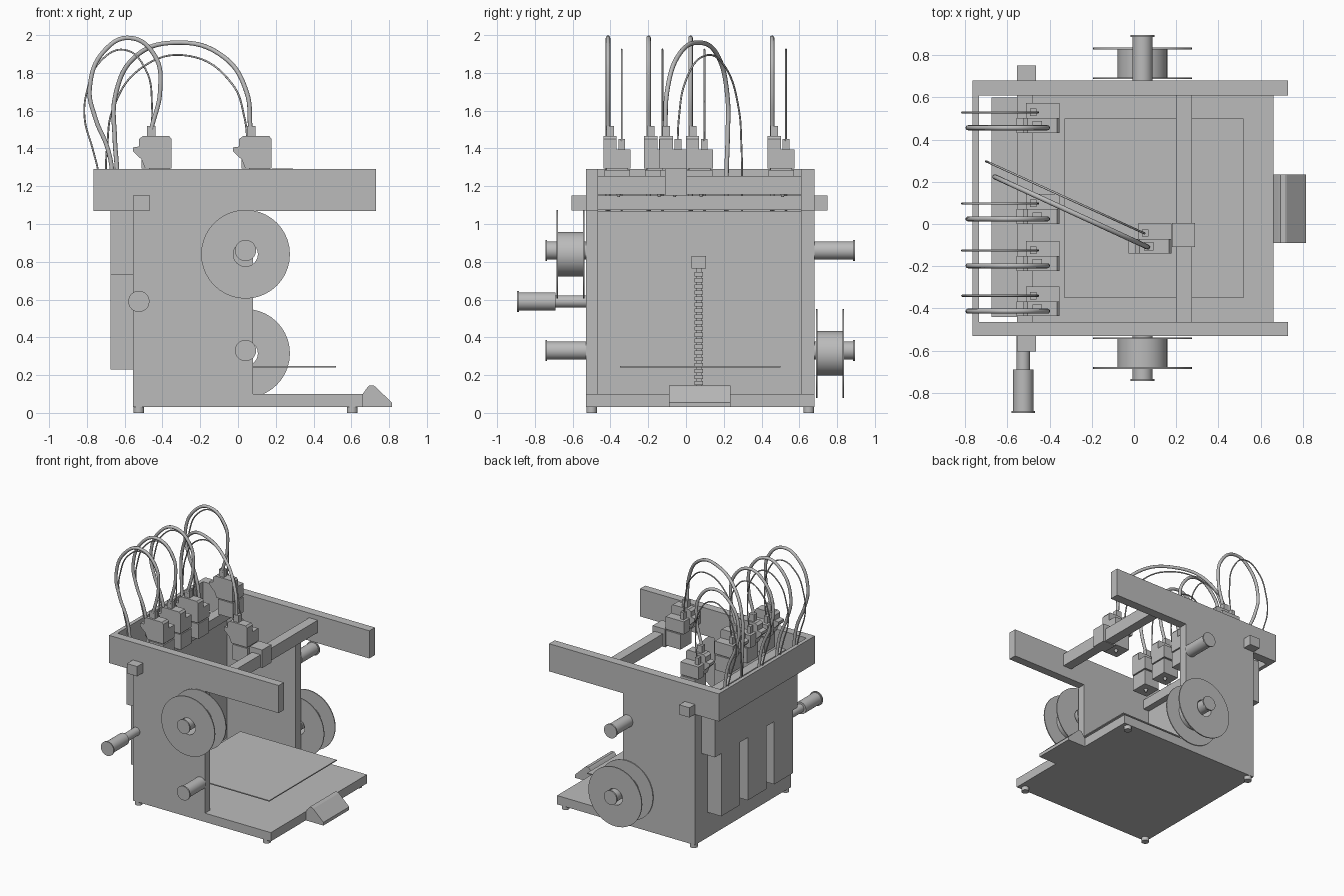
import bpy, bmesh, math
from mathutils import Vector, Matrix

if "Cube" in bpy.data.objects:
    bpy.data.objects.remove(bpy.data.objects["Cube"])

grey = bpy.data.materials.new("plain grey")
grey.use_nodes = True
grey.diffuse_color = (0.5, 0.5, 0.5, 1)
grey.node_tree.nodes["Principled BSDF"].inputs["Base Color"].default_value = (0.5, 0.5, 0.5, 1)


def finish(name, bm):
    """Turn a bmesh into a named grey object."""
    bmesh.ops.recalc_face_normals(bm, faces=bm.faces)
    mesh = bpy.data.meshes.new(name)
    bm.to_mesh(mesh)
    bm.free()
    mesh.materials.append(grey)
    obj = bpy.data.objects.new(name, mesh)
    bpy.context.collection.objects.link(obj)
    return obj


def smooth(obj):
    bpy.ops.object.select_all(action="DESELECT")
    obj.select_set(True)
    bpy.context.view_layer.objects.active = obj
    bpy.ops.object.shade_smooth_by_angle(angle=math.radians(40))


def box(name, xs, ys, zs):
    bm = bmesh.new()
    size = [b - a for a, b in (xs, ys, zs)]
    mid = [(a + b) / 2 for a, b in (xs, ys, zs)]
    bmesh.ops.create_cube(bm, size=1, matrix=Matrix.Translation(mid) @ Matrix.Diagonal((*size, 1)))
    return finish(name, bm)


def prism(name, profile, y0, y1):
    """Extrude an x-z profile along y."""
    bm = bmesh.new()
    face = bm.faces.new([bm.verts.new((x, y0, z)) for x, z in profile])
    out = bmesh.ops.extrude_face_region(bm, geom=[face])
    verts = [v for v in out["geom"] if isinstance(v, bmesh.types.BMVert)]
    bmesh.ops.translate(bm, verts=verts, vec=(0, y1 - y0, 0))
    return finish(name, bm)


def lathe(name, profile, base, axis, closed=False):
    """Spin (radius, distance) points about an axis that starts at base."""
    bm = bmesh.new()
    verts = [bm.verts.new((r, 0, d)) for r, d in profile]
    edges = [bm.edges.new(p) for p in zip(verts, verts[1:])]
    if closed:
        edges.append(bm.edges.new((verts[-1], verts[0])))
    bmesh.ops.spin(bm, geom=verts + edges, axis=(0, 0, 1), cent=(0, 0, 0),
                   angle=math.tau, steps=40, use_merge=True)
    bmesh.ops.remove_doubles(bm, verts=bm.verts, dist=1e-5)
    turn = Vector((0, 0, 1)).rotation_difference(Vector(axis)).to_matrix().to_4x4()
    bm.transform(Matrix.Translation(base) @ turn)
    obj = finish(name, bm)
    smooth(obj)
    return obj


def tube(name, points, radius):
    curve = bpy.data.curves.new(name, "CURVE")
    curve.dimensions = "3D"
    curve.bevel_depth = radius
    curve.bevel_resolution = 3
    curve.resolution_u = 8
    curve.use_fill_caps = True
    spline = curve.splines.new("BEZIER")
    spline.bezier_points.add(len(points) - 1)
    for bp, co in zip(spline.bezier_points, points):
        bp.co = co
        bp.handle_left_type = bp.handle_right_type = "AUTO"
    curve.materials.append(grey)
    obj = bpy.data.objects.new(name, curve)
    bpy.context.collection.objects.link(obj)
    bpy.ops.object.select_all(action="DESELECT")
    obj.select_set(True)
    bpy.context.view_layer.objects.active = obj
    bpy.ops.object.convert(target="MESH")
    smooth(bpy.context.object)


# Enclosure: two side panels with top beams, floor, back wall, rear frame
RIGHT, LEFT = -0.53, 0.68
IN_R, IN_L = -0.465, 0.61
side = [(-.555, .03), (.66, .03), (.66, .1), (.08, .1), (.08, 1.07), (.73, 1.07),
        (.73, 1.29), (-.765, 1.29), (-.765, 1.07), (-.555, 1.07)]
prism("side_panel_front", side, RIGHT, IN_R)
prism("side_panel_rear", side, IN_L, LEFT)
box("floor", (-.555, .66), (IN_R, IN_L), (.03, .1))
box("back_wall", (-.555, -.525), (IN_R, IN_L), (.1, 1.07))
box("top_frame_back", (-.765, -.735), (IN_R, IN_L), (1.07, 1.29))

# Feet
for x in (-.525, .605):
    for y in (-.5, .65):
        lathe("foot", [(0, 0), (.028, 0), (.028, .03), (0, .03)], (x, y, 0), (0, 0, 1))

# Electronics housing on the back: one wide unit over three narrow ones
box("rear_housing", (-.675, -.555), (-.44, .6), (.73, 1.07))
for i in range(3):
    y = .52 - i * .333
    box("rear_power_unit", (-.675, -.555), (y - .235, y), (.23, .73))

# Control screen wedge
prism("control_screen", [(.66, .03), (.815, .03), (.815, .055), (.725, .14), (.715, .146),
                         (.695, .146), (.685, .135), (.66, .1)], -.09, .235)

# Print bed and vertical drive
box("print_bed", (-.33, .52), (-.35, .5), (.241, .249))
box("lift_motor", (-.525, -.45), (.03, .105), (.765, .83))
box("lift_rail", (-.525, -.49), (.052, .083), (.1, .765))
for i in range(20):
    z = .115 + i * .032
    box("chain_link", (-.49, -.47), (.046, .09), (z, z + .022))

# Dock bar with end blocks, cross beam, carriage
box("dock_bar", (-.555, -.48), (IN_R, IN_L), (1.075, 1.15))
for ys in ((-.605, RIGHT), (LEFT, .75)):
    box("bar_end_block", (-.555, -.465), ys, (1.072, 1.15))
box("cross_beam", (.2, .275), (IN_R, IN_L), (1.155, 1.253))
box("carriage", (.18, .29), (-.11, .005), (1.15, 1.294))


# Spool pegs and spools
def peg(x, z, y, direction, length=.215):
    lathe("spool_peg", [(0, 0), (.048, 0), (.048, length - .01), (.056, length - .01),
                        (.056, length), (0, length)], (x, y, z), (0, direction, 0))


def spool(x, z, y, direction):
    ring = [(.065, .008), (.235, .008), (.235, .015), (.118, .015), (.118, .148),
            (.235, .148), (.235, .156), (.065, .156)]
    lathe("spool", ring, (x, y, z), (0, direction, 0), closed=True)


for z in (.33, .86):
    peg(.04, z, RIGHT, -1)
    peg(.04, z, LEFT, 1)
spool(.04, .84, RIGHT, -1)
spool(.04, .315, LEFT, 1)
lathe("side_handle", [(0, 0), (.032, 0), (.032, .16), (.048, .16), (.048, .355),
                      (.056, .355), (.056, .365), (0, .365)], (-.525, RIGHT, .59), (0, -1, 0))


# Tool heads: body, hooked motor, couplings, heater block and nozzle
def tool(x, y):
    """x is the rounded back edge of the body, y its lower side."""
    low = [(0, 1.295), (.16, 1.295), (.16, 1.395), (0, 1.395)]
    high = [(0, 1.345), (.01, 1.32), (.02, 1.295), (.16, 1.295), (.16, 1.45), (.148, 1.465),
            (.008, 1.465), (-.012, 1.45), (-.012, 1.41), (-.045, 1.405), (-.045, 1.385),
            (-.025, 1.365), (-.012, 1.352)]
    prism("tool_body", [(x + a, b) for a, b in low], y + .07, y + .142)
    prism("tool_motor", [(x + a, b) for a, b in high], y, y + .07)
    box("tool_hot_end", (x + .03, x + .16), (y + .005, y + .14), (1.165, 1.285))
    box("tool_neck", (x + .04, x + .15), (y + .015, y + .13), (1.28, 1.3))
    box("tube_coupling", (x + .03, x + .075), (y + .015, y + .055), (1.465, 1.52))
    box("wire_plug", (x + .02, x + .05), (y + .08, y + .115), (1.395, 1.45))
    lathe("nozzle", [(0, 0), (.006, 0), (.015, .025), (0, .025)],
          (x + .1, y + .08, 1.142), (0, 0, 1))


# Feed tube and wire loops over each docked tool
thick = [(-.46, 1.5), (-.412, 1.71), (-.44, 1.89), (-.57, 1.985), (-.705, 1.92), (-.785, 1.72),
         (-.755, 1.56), (-.69, 1.4), (-.665, 1.27), (-.655, 1.07)]
thin = [(-.465, 1.44), (-.455, 1.62), (-.49, 1.82), (-.6, 1.922), (-.73, 1.86), (-.8, 1.7),
        (-.812, 1.56), (-.77, 1.4), (-.74, 1.28), (-.71, 1.07)]
for y in (-.437, -.222, 0, .432):
    tool(-.512, y)
    tube("feed_tube", [(x, y + .024, z) for x, z in thick], .012)
    tube("signal_wire", [(x, y + .097, z) for x, z in thin], .005)

# Picked-up tool on the carriage with its long slanted loops
tool(.018, -.14)
long_thick = [(.066, 1.5), (.045, 1.7), (-.07, 1.88), (-.335, 1.96), (-.55, 1.88),
              (-.648, 1.685), (-.652, 1.45), (-.64, 1.28), (-.635, 1.07)]
long_thin = [(.05, 1.44), (.035, 1.56), (-.03, 1.74), (-.26, 1.89), (-.52, 1.82),
             (-.665, 1.6), (-.692, 1.42), (-.7, 1.28), (-.7, 1.07)]
tube("long_feed_tube", [(x, -.11 - (x - .066) * .46, z) for x, z in long_thick], .012)
tube("long_signal_wire", [(x, -.04 - (x - .04) * .455, z) for x, z in long_thin], .005)
